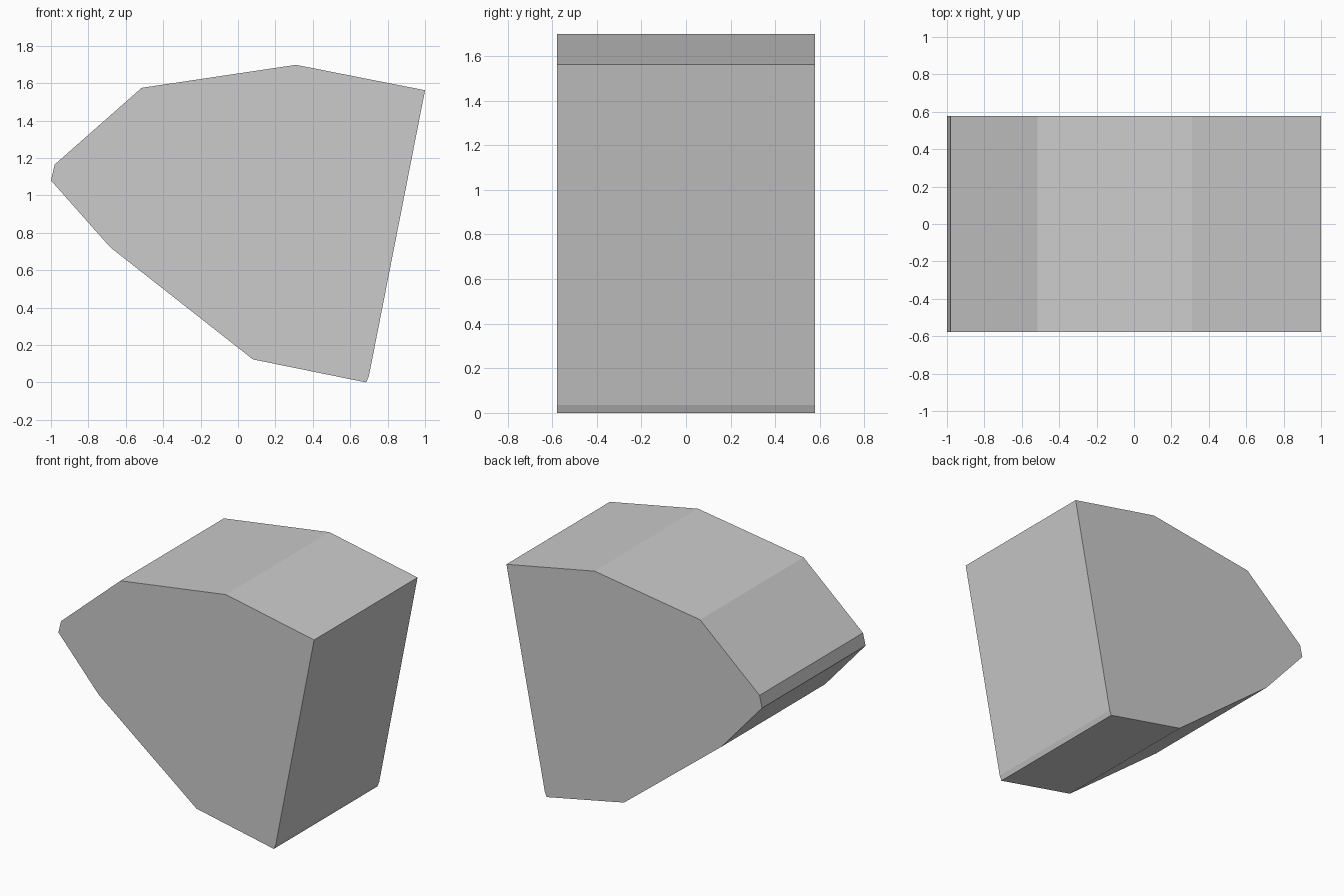
import bpy
import bmesh

if "Cube" in bpy.data.objects:
    bpy.data.objects.remove(bpy.data.objects["Cube"])

HALF_DEPTH = 0.578

# Side outline (x, z), counter-clockwise seen from the front
OUTLINE = [
    (0.685, 0.0), (0.70, 0.035), (1.0, 1.562), (0.31, 1.698),
    (-0.515, 1.575), (-0.98, 1.165), (-1.0, 1.08),
    (-0.715, 0.758), (-0.68, 0.72), (0.08, 0.123),
]

# Faceted block: outline on the front, extruded to the back
bm = bmesh.new()
front = bm.faces.new([bm.verts.new((x, -HALF_DEPTH, z)) for x, z in OUTLINE])
result = bmesh.ops.extrude_face_region(bm, geom=[front])
back_verts = [g for g in result["geom"] if isinstance(g, bmesh.types.BMVert)]
bmesh.ops.translate(bm, verts=back_verts, vec=(0, 2 * HALF_DEPTH, 0))
bmesh.ops.recalc_face_normals(bm, faces=bm.faces)

mesh = bpy.data.meshes.new("faceted_block")
bm.to_mesh(mesh)
bm.free()
block = bpy.data.objects.new("faceted_block", mesh)
bpy.context.collection.objects.link(block)
